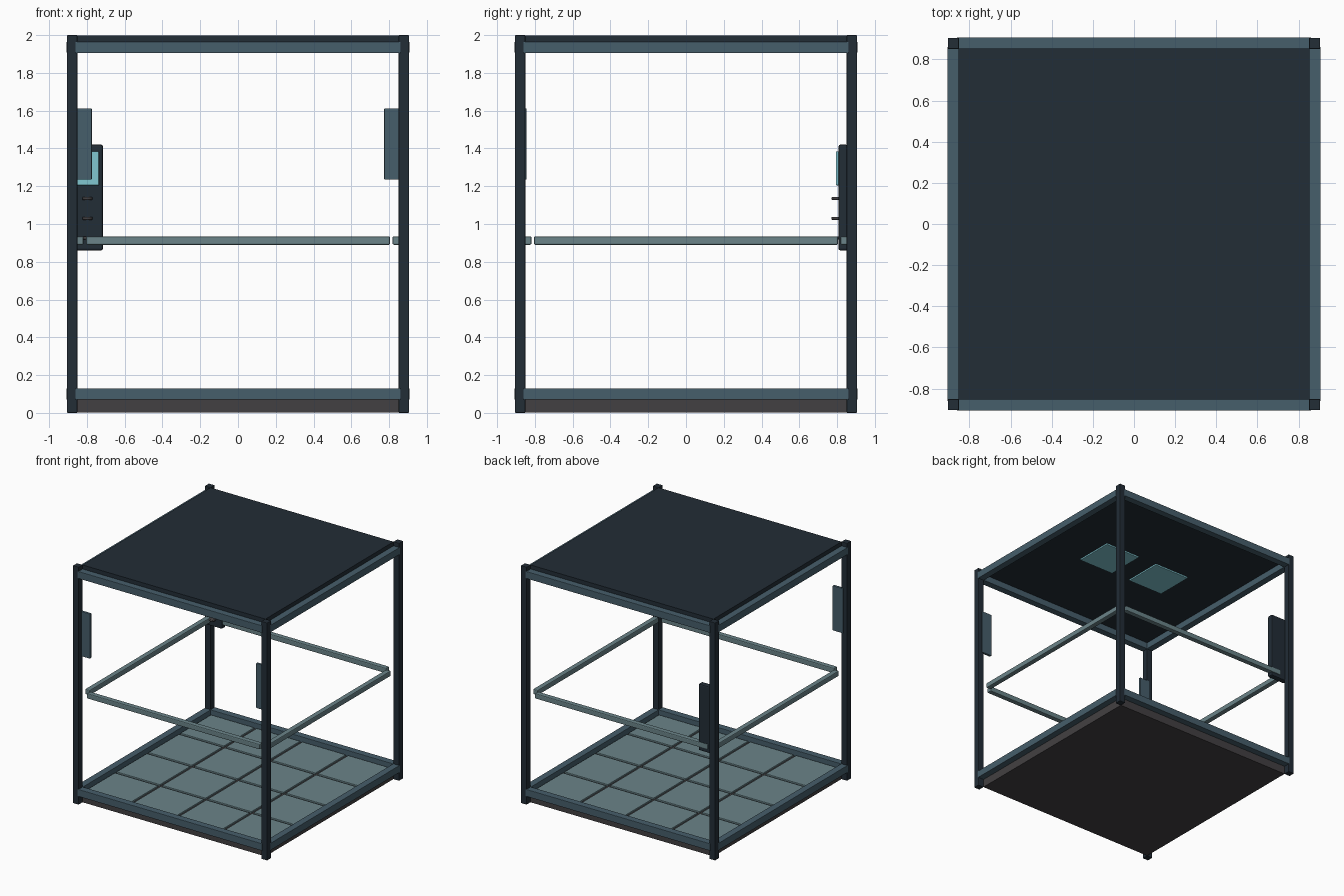
import bpy
import math

cube = bpy.data.objects.get("Cube")
if cube:
    bpy.data.objects.remove(cube, do_unlink=True)


def material(name, rgb):
    mat = bpy.data.materials.new(name)
    mat.use_nodes = True
    mat.diffuse_color = (*rgb, 1)
    mat.node_tree.nodes["Principled BSDF"].inputs["Base Color"].default_value = (*rgb, 1)
    return mat


navy = material("dark navy", (0.016, 0.026, 0.037))
steel = material("steel blue", (0.061, 0.112, 0.147))
grey_blue = material("grey blue", (0.145, 0.23, 0.25))
charcoal = material("charcoal", (0.055, 0.051, 0.054))
cyan = material("pale cyan", (0.22, 0.57, 0.64))


def finish(obj, name, mat, bevel):
    obj.name = name
    obj.data.materials.append(mat)
    if bevel:
        mod = obj.modifiers.new("soft edges", "BEVEL")
        mod.width = bevel
        mod.segments = 2
    return obj


def box(name, mat, center, size, bevel=0.0):
    bpy.ops.mesh.primitive_cube_add(size=1, location=center)
    obj = bpy.context.object
    obj.scale = size
    bpy.ops.object.transform_apply(location=False, rotation=False, scale=True)
    return finish(obj, name, mat, bevel)


EDGE = 0.878    # centre line of the frame
INNER = 0.852   # half width inside the frame

# Corner posts
for sx in (-1, 1):
    for sy in (-1, 1):
        box("corner_post", navy, (sx * EDGE, sy * EDGE, 1), (0.054, 0.054, 2), 0.003)

# Frame rails and handrails on all four sides
for s in (-1, 1):
    for label, z in (("lower", 0.1), ("upper", 1.935)):
        box(label + "_rail_x", steel, (0, s * EDGE, z), (1.72, 0.058, 0.06), 0.003)
        box(label + "_rail_y", steel, (s * EDGE, 0, z), (0.058, 1.72, 0.06), 0.003)
    box("handrail_x", grey_blue, (0, s * 0.84, 0.912), (1.61, 0.044, 0.044), 0.007)
    box("handrail_y", grey_blue, (s * 0.84, 0, 0.912), (0.044, 1.61, 0.044), 0.007)

# Roof, floor slab and tiles
box("roof", navy, (0, 0, 1.979), (2 * INNER, 2 * INNER, 0.04))
box("floor_slab", charcoal, (0, 0, 0.041), (2 * INNER, 2 * INNER, 0.08))
pitch = 2 * INNER / 4
for i in range(4):
    for j in range(4):
        box("floor_tile", grey_blue, ((i - 1.5) * pitch, (j - 1.5) * pitch, 0.085),
            (pitch - 0.022, pitch - 0.022, 0.018), 0.003)

# Ceiling lights and front door plates
for s in (-1, 1):
    box("ceiling_light", cyan, (s * 0.255, 0, 1.953), (0.33, 0.33, 0.014), 0.003)
    box("door_plate", steel, (s * 0.822, -0.855, 1.423), (0.096, 0.022, 0.377), 0.004)

# Control panel with screen and buttons
box("control_panel", navy, (-0.797, 0.832, 1.14), (0.164, 0.05, 0.56), 0.01)
box("panel_screen", cyan, (-0.797, 0.802, 1.295), (0.12, 0.018, 0.18), 0.003)
for z in (1.135, 1.03, 0.925):
    bpy.ops.mesh.primitive_cylinder_add(vertices=16, radius=0.027, depth=0.016,
                                        location=(-0.797, 0.797, z))
    finish(bpy.context.object, "panel_button", charcoal, 0.005)
    bpy.ops.object.shade_smooth_by_angle(angle=math.radians(30))
